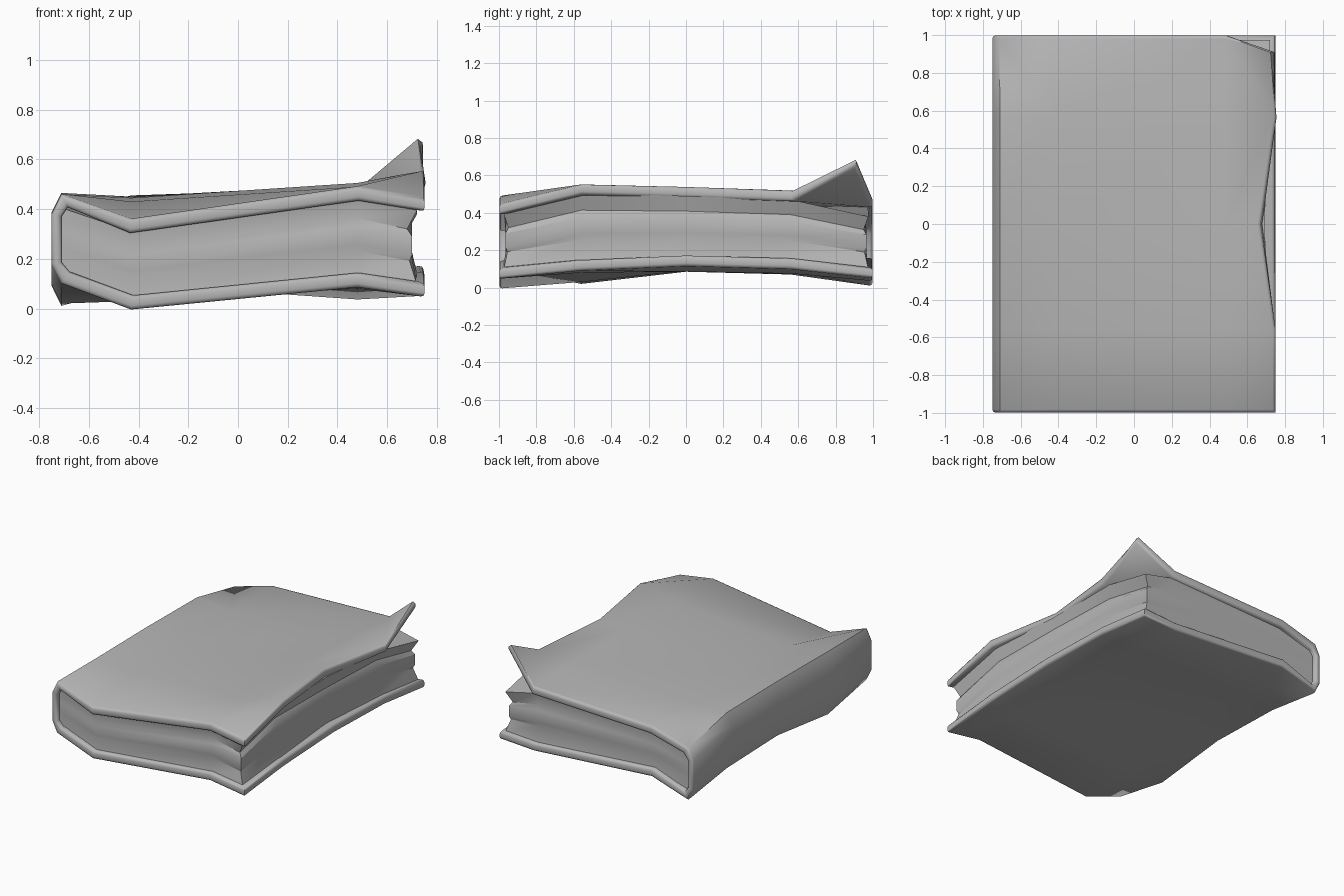
import bpy, bmesh
from mathutils import Vector

if "Cube" in bpy.data.objects:
    bpy.data.objects.remove(bpy.data.objects["Cube"])

# Outer cover heights: one row per x station, one value per y station
YS = [-0.998, -0.56, 0.0, 0.56, 0.998]
XS = [-0.71, -0.43, 0.48, 0.75]
TOP = [[0.46, 0.46, 0.465, 0.46, 0.376],
       [0.36, 0.43, 0.445, 0.45, 0.455],
       [0.49, 0.49, 0.505, 0.50, 0.485],
       [0.445, 0.555, 0.54, 0.52, 0.43]]
BOT = [[0.10, 0.02, 0.085, 0.07, 0.01],
       [-0.005, 0.03, 0.09, 0.09, 0.10],
       [0.085, 0.08, 0.085, 0.075, 0.035],
       [0.045, 0.09, 0.115, 0.10, 0.05]]

paper = bpy.data.materials.new("dark_grey")
paper.diffuse_color = (0.47, 0.47, 0.47, 1)
paper.use_nodes = True
paper.node_tree.nodes["Principled BSDF"].inputs["Base Color"].default_value = paper.diffuse_color


def finish(bm, name, angle):
    bmesh.ops.recalc_face_normals(bm, faces=bm.faces[:])
    me = bpy.data.meshes.new(name)
    bm.to_mesh(me)
    bm.free()
    me.materials.append(paper)
    ob = bpy.data.objects.new(name, me)
    bpy.context.collection.objects.link(ob)
    bpy.ops.object.select_all(action='DESELECT')
    ob.select_set(True)
    bpy.context.view_layer.objects.active = ob
    bpy.ops.object.shade_smooth_by_angle(angle=angle)
    return ob


# --- Cover: one sheet wrapping bottom, spine and top, given thickness
def cover_section(j):
    y = YS[j]
    low = [(XS[i], y, BOT[i][j]) for i in (3, 2, 1, 0)]
    high = [(XS[i], y, TOP[i][j]) for i in range(4)]
    spine = [(-0.75, y, BOT[0][j] + 0.08), (-0.75, y, TOP[0][j] - 0.08)]
    pts = low + spine + high
    if j == 2:
        pts[-1] = (0.67, 0.0, 0.54)       # dented fore edge
    if j == 4:
        pts[-1] = (0.725, 0.91, 0.692)    # dog-eared corner
    return [Vector(p) for p in pts]


bm = bmesh.new()
outer = [[bm.verts.new(p) for p in cover_section(j)] for j in range(5)]
N = len(outer[0])


def sheet(g, flip):
    for j in range(4):
        for i in range(N - 1):
            q = [g[j][i], g[j][i + 1], g[j + 1][i + 1], g[j + 1][i]]
            if (j, i) == (3, N - 2):             # fold of the corner
                tris = [(q[0], q[1], q[3]), (q[1], q[2], q[3])]
            elif (j, i) == (3, 6):               # crushed spine ends
                tris = [(q[0], q[1], q[3]), (q[1], q[2], q[3])]
                tris = [(q[0], q[1], q[2]), (q[0], q[2], q[3])] if q[0].co.x > q[1].co.x else tris
            elif (j, i) == (0, 2):
                tris = [(q[0], q[1], q[3]), (q[1], q[2], q[3])]
            else:
                tris = [q]
            for f in tris:
                bm.faces.new(f[::-1] if flip else f)


sheet(outer, False)
bm.normal_update()
# inward direction: flip if the top sheet normal points up
sign = -1.0 if outer[2][7].normal.z > 0 else 1.0
inner = []
for row in outer:
    r = []
    for i, v in enumerate(row):
        t = 0.042 if i in (4, 5) else 0.058
        r.append(bm.verts.new(v.co + v.normal * sign * t))
    inner.append(r)
for row in inner:                       # keep cut ends square to the book
    for v in (row[0], row[-1]):
        v.co.x = min(v.co.x, 0.75)
for j in (0, 4):
    for i in range(N):
        inner[j][i].co.y = outer[j][i].co.y
sheet(inner, True)


def border(g):
    return (g[0][:] + [g[j][-1] for j in (1, 2, 3)] + g[4][::-1]
            + [g[j][0] for j in (3, 2, 1)])


# rim between the two sheets, rounded off
rim_o, rim_i = border(outer), border(inner)
edges = []
for k in range(len(rim_o)):
    m = (k + 1) % len(rim_o)
    bm.faces.new((rim_o[m], rim_o[k], rim_i[k], rim_i[m]))
    edges += [bm.edges.get((rim_o[k], rim_o[m])), bm.edges.get((rim_i[k], rim_i[m]))]
bmesh.ops.recalc_face_normals(bm, faces=bm.faces[:])
bmesh.ops.bevel(bm, geom=edges, offset=0.016, segments=2, profile=0.5,
                affect='EDGES', clamp_overlap=True)
finish(bm, "cover", 1.05)

# --- Page block: warped layers between the boards, with uneven fore edge
LAYERS = [(0.0, 0.72, 0.975), (0.32, 0.69, 0.955), (0.40, 0.70, 0.965),
          (0.65, 0.70, 0.965), (0.75, 0.68, 0.95), (1.0, 0.72, 0.975)]
bm = bmesh.new()
grid = []
for t, xr, ye in LAYERS:
    layer = []
    for j, y in enumerate(YS):
        row = []
        for i in range(4):
            x = (-0.725, -0.43, 0.48, xr)[i]
            if i == 3 and j == 2:
                x = min(x, 0.69)
            # grooves flatten out towards the spine
            end = 0.965 + (ye - 0.965) * (0, 0.25, 0.9, 1)[i]
            yy = max(-end, min(end, y))
            lo, hi = BOT[i][j] + 0.05, TOP[i][j] - 0.05
            row.append(bm.verts.new((x, yy, lo + (hi - lo) * t)))
        layer.append(row)
    grid.append(layer)
for layer in (grid[0], grid[-1]):
    for j in range(4):
        for i in range(3):
            bm.faces.new((layer[j][i], layer[j][i + 1], layer[j + 1][i + 1], layer[j + 1][i]))
for a, b in zip(grid, grid[1:]):
    ra, rb = border(a), border(b)
    for k in range(len(ra)):
        m = (k + 1) % len(ra)
        bm.faces.new((ra[k], ra[m], rb[m], rb[k]))
finish(bm, "page_block", 0.5)
